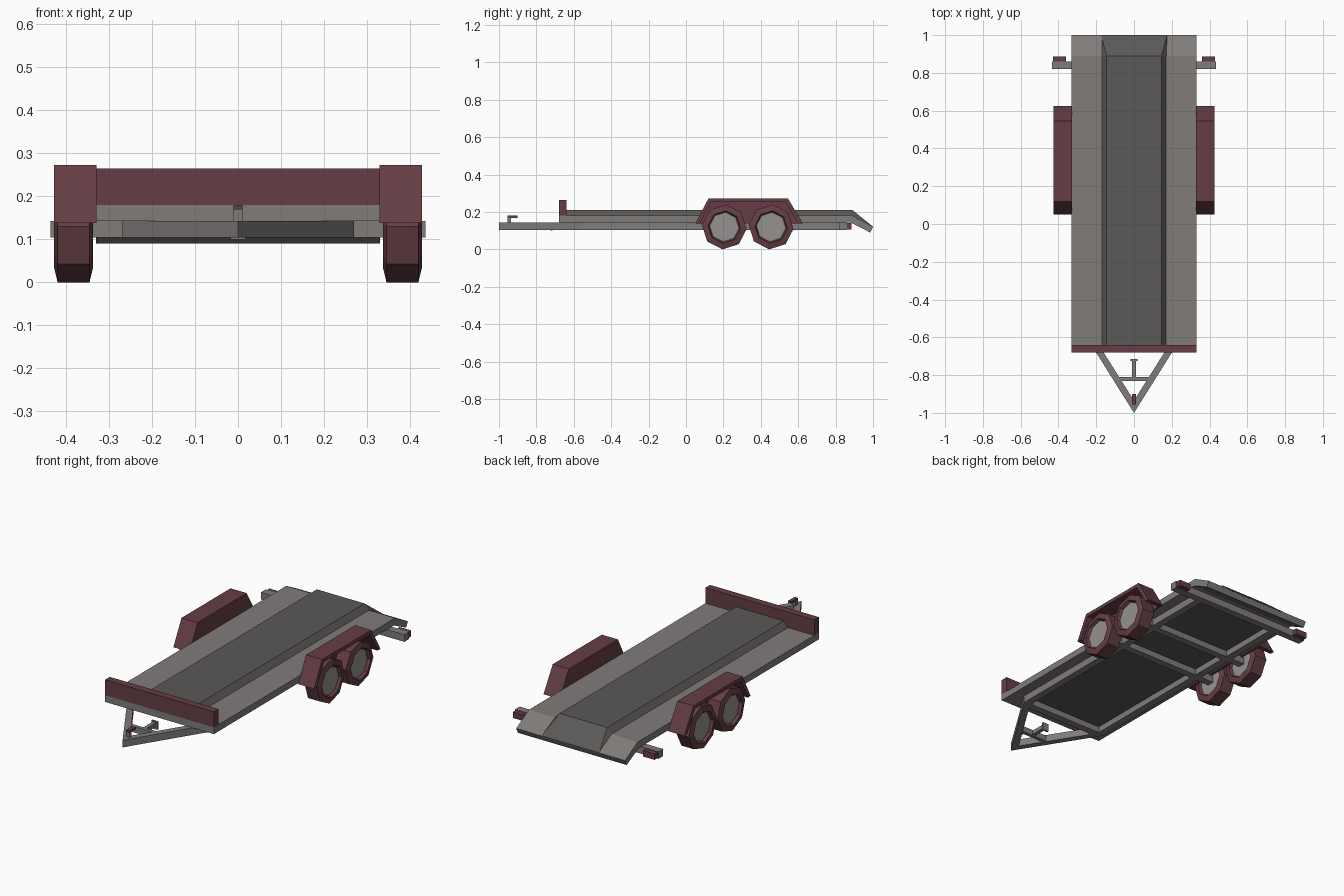
import bpy, bmesh, math

if "Cube" in bpy.data.objects:
    bpy.data.objects.remove(bpy.data.objects["Cube"], do_unlink=True)


def material(name, color):
    m = bpy.data.materials.new(name)
    m.use_nodes = True
    m.diffuse_color = (*color, 1)
    m.node_tree.nodes["Principled BSDF"].inputs["Base Color"].default_value = (*color, 1)
    return m


RED = material("dull red", (0.13, 0.048, 0.058))
GREY = material("warm grey", (0.215, 0.2, 0.193))
DARK = material("dark grey", (0.105, 0.1, 0.095))
LIGHT = material("light grey", (0.3, 0.29, 0.28))


def finish(name, bm, *mats):
    bmesh.ops.recalc_face_normals(bm, faces=bm.faces)
    mesh = bpy.data.meshes.new(name)
    bm.to_mesh(mesh)
    bm.free()
    for m in mats:
        mesh.materials.append(m)
    obj = bpy.data.objects.new(name, mesh)
    bpy.context.collection.objects.link(obj)
    return obj


def loft(name, sections, *mats):
    """Join matching closed loops and cap both ends."""
    bm = bmesh.new()
    loops = [[bm.verts.new(p) for p in s] for s in sections]
    for a, b in zip(loops, loops[1:]):
        for i in range(len(a)):
            j = (i + 1) % len(a)
            bm.faces.new((a[i], a[j], b[j], b[i]))
    bm.faces.new(loops[0])
    bm.faces.new(loops[-1])
    return finish(name, bm, *mats)


def side_prism(name, profile, x0, x1, mat):
    return loft(name, [[(x, y, z) for y, z in profile] for x in (x0, x1)], mat)


def flat_prism(name, outline, z0, z1, mat):
    return loft(name, [[(x, y, z) for x, y in outline] for z in (z0, z1)], mat)


def box(name, x0, x1, y0, y1, z0, z1, mat):
    return flat_prism(name, [(x0, y0), (x1, y0), (x1, y1), (x0, y1)], z0, z1, mat)


# Deck with dropped tail, raised centre panel and front board
HALF = 0.33
side_prism("deck", [(-0.68, 0.143), (-0.68, 0.18), (0.89, 0.18), (1, 0.12),
                    (0.985, 0.09), (0.88, 0.143)], -HALF, HALF, GREY)


def ridge_section(y, base, top):
    return [(-0.175, y, base), (0.175, y, base)] + top


loft("centre_panel", [
    ridge_section(-0.64, 0.175, [(0.145, -0.64, 0.21), (-0.145, -0.64, 0.21)]),
    ridge_section(0.89, 0.175, [(0.145, 0.89, 0.21), (-0.145, 0.89, 0.21)]),
    ridge_section(1, 0.115, [(0.175, 1, 0.121), (-0.175, 1, 0.121)])], DARK)
box("front_board", -HALF, HALF, -0.68, -0.64, 0.18, 0.265, RED)
box("deck_underside", -0.24, 0.24, -0.57, 0.84, 0.138, 0.144, DARK)

# Chassis frame
LOW, HIGH = 0.104, 0.143
for label, s in (("left", 1), ("right", -1)):
    x0, x1 = sorted((s * 0.23, s * 0.27))
    box(label + "_chassis_beam", x0, x1, -0.57, 0.86, LOW, HIGH, GREY)
box("front_cross_member", -0.23, 0.23, -0.6, -0.56, LOW, HIGH, GREY)
box("rear_light_bar", -0.435, 0.435, 0.82, 0.86, LOW, HIGH, GREY)
WHEELS = (("front", 0.205), ("rear", 0.455))
for label, y in WHEELS:
    box(label + "_axle", -0.35, 0.35, y - 0.02, y + 0.02, LOW, HIGH, GREY)

# Drawbar with brace, stand and coupler
half = [(0.27, -0.57), (0.23, -0.57)]
flat_prism("drawbar", [(0, -1)] + half + [(0, -0.935)]
           + [(-x, y) for x, y in reversed(half)], LOW, HIGH, GREY)
box("drawbar_brace", -0.085, 0.085, -0.83, -0.81, 0.108, 0.14, GREY)
box("stand_arm", -0.01, 0.01, -0.81, -0.72, 0.115, 0.137, GREY)
box("stand_plate", -0.018, 0.018, -0.725, -0.715, 0.1, 0.143, GREY)
box("coupler_post", -0.01, 0.01, -0.955, -0.935, 0.14, 0.168, GREY)
box("coupler_handle", -0.01, 0.01, -0.955, -0.9, 0.168, 0.18, RED)

# Wheels: chamfered eight-sided tyre with recessed rim on each side
SIDES = 8
TYRE = [(0.03, 0.073), (0.03, 0.08), (0.045, 0.087), (0.037, 0.12)]


def wheel(name, cx, cy, cz=0.1195):
    profile = [(-o, r) for o, r in TYRE] + [(o, r) for o, r in reversed(TYRE)]
    sections = []
    for o, r in profile:
        angles = [math.radians(-95) + i * math.tau / SIDES for i in range(SIDES)]
        sections.append([(cx + o, cy + r * math.cos(a), cz + r * math.sin(a)) for a in angles])
    obj = loft(name, sections, RED, GREY, LIGHT)
    for f in obj.data.polygons:
        if len(f.vertices) == SIDES:
            f.material_index = 2
        else:
            c = f.center
            f.material_index = 1 if math.hypot(c.y - cy, c.z - cz) < 0.074 else 0


# Fenders: bent shell, closed on the deck side
OUTER = [(0.05, 0.138), (0.12, 0.272), (0.545, 0.272), (0.625, 0.138)]
INNER = [(0.6, 0.138), (0.532, 0.252), (0.133, 0.252), (0.075, 0.138)]

for label, s in (("left", 1), ("right", -1)):
    side_prism(label + "_fender", OUTER + INNER, s * 0.33, s * 0.427, RED)
    side_prism(label + "_fender_wall", OUTER, s * 0.329, s * 0.336, RED)
    x0, x1 = sorted((s * 0.36, s * 0.43))
    box(label + "_tail_light", x0, x1, 0.86, 0.886, 0.107, 0.14, RED)
    for row, y in WHEELS:
        wheel(f"{row}_{label}_wheel", s * 0.382, y)
